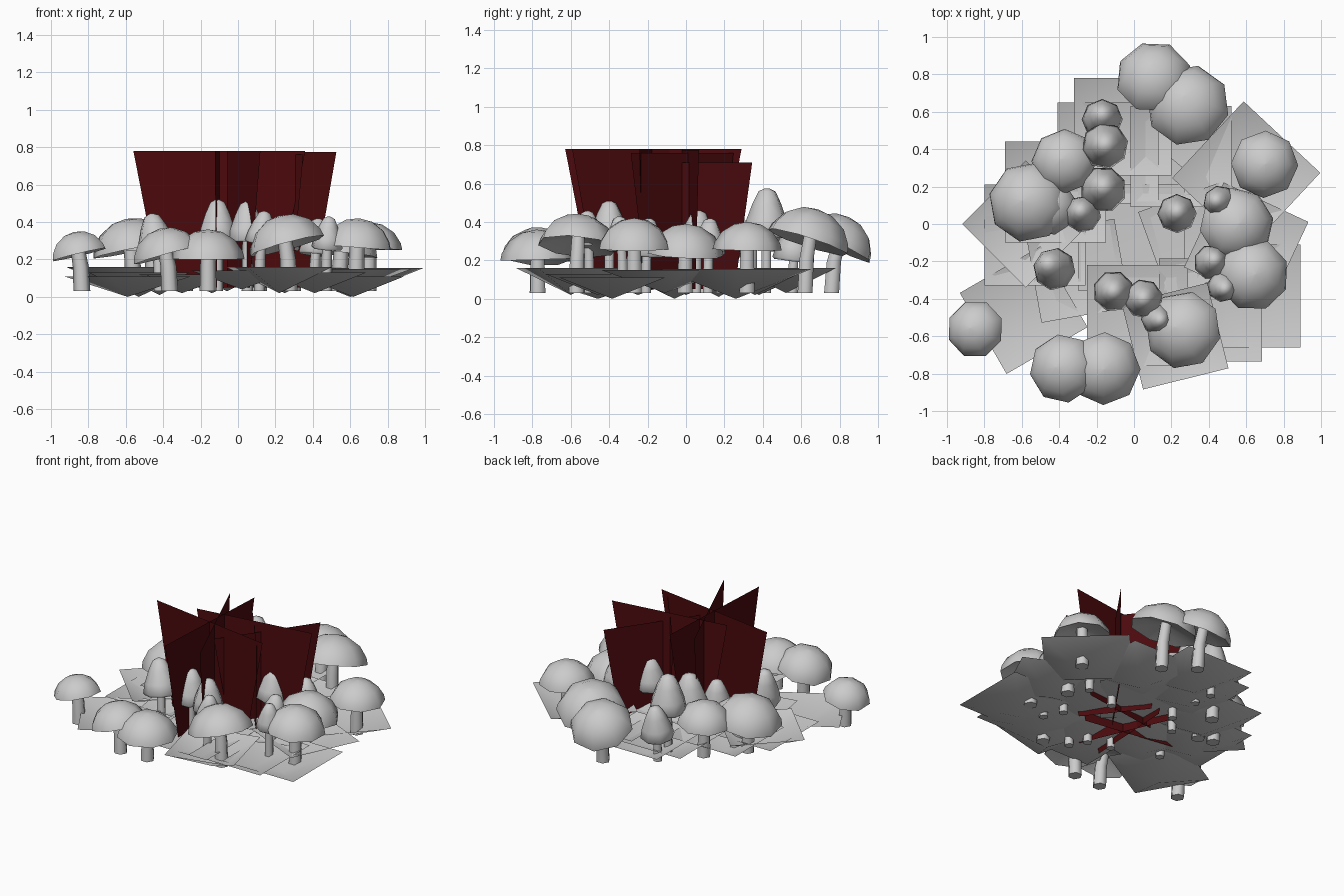
import bpy, bmesh, math
from mathutils import Vector

red = bpy.data.materials.new("dark_red")
red.diffuse_color = (0.07, 0.003, 0.004, 1)


def make(name, verts, faces, mat=None, smooth=False):
    me = bpy.data.meshes.new(name)
    me.from_pydata([tuple(v) for v in verts], [], faces)
    if mat:
        me.materials.append(mat)
    if smooth:
        for p in me.polygons:
            p.use_smooth = True
        me.set_sharp_from_angle(angle=math.radians(75))
    ob = bpy.data.objects.new(name, me)
    bpy.context.collection.objects.link(ob)
    return ob


def add_rings(verts, faces, rings):
    """Bridge successive closed rings of points with quads."""
    n = len(rings[0])
    base = len(verts)
    for ring in rings:
        verts.extend(ring)
    for i in range(len(rings) - 1):
        for k in range(n):
            a, b = base + i * n + k, base + i * n + (k + 1) % n
            faces.append((a, a + n, b + n, b))
    return base


def mushroom(name, x, y, r, top, nx, ny, h, profile, stem_r, spin):
    """Lathed cap tilted along (nx, ny) on a slightly bent stem."""
    up = Vector((nx, ny, 1)).normalized()
    side = Vector((0, 1, 0)).cross(up).normalized()
    fwd = up.cross(side)
    # cap origin is the centre of the rim
    org = Vector((x, y, top)) - Vector((up.x * h * 0.4, up.y * h * 0.4, h))
    verts, faces = [], []

    rings = []
    for pr, pz in profile:
        rings.append([org + up * (pz * h) +
                      (side * math.cos(t) + fwd * math.sin(t)) * (pr * r)
                      for t in [math.tau * k / 8 + spin for k in range(8)]])
    b = add_rings(verts, faces, rings)
    faces.append([b + k for k in range(8)])      # close the tip

    # stem bends from vertical at its foot into the cap axis
    head = org + up * (h * 0.35)
    foot = Vector((head.x - nx * 0.10, head.y - ny * 0.10, 0.03))
    mid = foot.lerp(head, 0.55) - Vector((nx, ny, 0)) * 0.03
    srings = []
    for c, s in ((head, 0.85), (mid, 0.95), (foot, 1.0)):
        srings.append([c + Vector((math.cos(t), math.sin(t), 0)) * (stem_r * s)
                       for t in [math.tau * k / 6 for k in range(6)]])
    b = add_rings(verts, faces, srings)
    faces.append([b + 12 + k for k in range(6)][::-1])
    make(name, verts, faces, smooth=True)


# broad domed mushrooms: x, y, radius, top height, lean x, lean y
dome = [(0.02, 1), (0.38, 0.92), (0.74, 0.64), (0.95, 0.25), (1.0, 0),
        (0.6, 0.18), (0.15, 0.3)]
broad = [
    (0.10, 0.81, 0.205, 0.44, -0.10, 0.48), (0.28, 0.655, 0.225, 0.475, -0.12, 0.32),
    (0.70, 0.32, 0.18, 0.40, 0.03, 0.02), (0.555, 0.00, 0.20, 0.39, 0.10, 0.05),
    (0.64, -0.27, 0.195, 0.42, 0.08, 0.0), (0.245, -0.56, 0.21, 0.44, -0.27, 0.10),
    (-0.16, -0.775, 0.195, 0.36, 0.0, -0.03), (-0.395, -0.77, 0.185, 0.37, -0.28, 0.05),
    (-0.86, -0.56, 0.155, 0.35, -0.24, 0.05), (-0.58, 0.12, 0.215, 0.42, -0.20, 0.05),
    (-0.38, 0.34, 0.175, 0.41, -0.10, 0.10), (-0.45, 0.09, 0.15, 0.36, 0.05, 0.0),
]
for i, (x, y, r, top, nx, ny) in enumerate(broad):
    mushroom(f"broad_mushroom_{i + 1}", x, y, r, top, nx, ny, r * 0.8, dome, 0.045,
             0.35 + 0.2 * i)

# slender pointed mushrooms
bullet = [(0.1, 1), (0.36, 0.94), (0.62, 0.68), (0.88, 0.33), (1.0, 0.05), (0.9, 0),
          (0.3, 0.15)]
pointed = [
    (-0.17, 0.57, 0.11, 0.42, 0.0, 0.14), (-0.155, 0.42, 0.125, 0.575, 0.0, 0.02),
    (-0.165, 0.19, 0.125, 0.50, 0.0, 0.07), (-0.28, 0.06, 0.10, 0.44, -0.08, 0.10),
    (0.23, 0.06, 0.105, 0.46, 0.0, 0.06), (0.45, 0.12, 0.09, 0.42, -0.14, 0.06),
    (0.42, -0.20, 0.095, 0.42, 0.10, 0.08), (0.48, -0.34, 0.085, 0.43, 0.08, -0.10),
    (0.13, -0.51, 0.085, 0.46, 0.14, -0.06), (0.05, -0.40, 0.105, 0.51, 0.0, 0.0),
    (-0.11, -0.36, 0.11, 0.52, 0.0, 0.0), (-0.44, -0.23, 0.115, 0.45, -0.18, 0.14),
]
for i, (x, y, r, top, nx, ny) in enumerate(pointed):
    mushroom(f"pointed_mushroom_{i + 1}", x, y, r, top, nx, ny, r * 2.05, bullet, 0.03,
             0.2 * i)

# upright red blades: centre x, y, angle, half width, top height
blades = [
    (-0.10, -0.17, -9, 0.465, 0.78), (-0.10, -0.17, 87, 0.46, 0.78),
    (-0.06, -0.17, 113, 0.46, 0.78), (0.12, 0.01, 8, 0.41, 0.775),
    (0.14, -0.02, 128, 0.34, 0.76), (0.19, 0.05, 55, 0.36, 0.71),
]
for i, (x, y, ang, w, top) in enumerate(blades):
    d = Vector((math.cos(math.radians(ang)), math.sin(math.radians(ang)), 0))
    lo, hi = Vector((x, y, 0.05)), Vector((x, y, top))
    make(f"red_blade_{i + 1}",
         [lo - d * w * 0.69, lo + d * w * 0.69, hi + d * w, hi - d * w],
         [(0, 1, 2, 3)], red)

# shallow square leaf clumps: centre x, y, rotation, half size, low z, rim z
leaves = [
    (0.60, 0.26, 47, 0.28, 0.0, 0.155), (0.615, -0.385, 0, 0.275, 0.0, 0.11),
    (0.41, -0.46, 0, 0.275, 0.02, 0.13), (0.60, -0.11, 65, 0.25, 0.03, 0.15),
    (0.22, -0.60, 14, 0.235, 0.02, 0.16), (0.02, -0.49, 0, 0.27, 0.04, 0.14),
    (-0.59, -0.46, 30, 0.25, 0.0, 0.11), (-0.58, 0.0, 45, 0.24, 0.02, 0.16),
    (-0.53, -0.06, 0, 0.27, 0.0, 0.13), (-0.42, 0.17, 0, 0.27, 0.01, 0.15),
    (-0.14, 0.38, 0, 0.27, 0.02, 0.14), (-0.06, 0.52, 0, 0.26, 0.03, 0.16),
    (0.25, 0.36, 0, 0.27, 0.02, 0.15), (-0.30, -0.25, 10, 0.24, 0.02, 0.12),
    (-0.015, -0.07, 0, 0.285, 0.10, 0.12), (0.08, 0.14, 50, 0.24, 0.08, 0.10),
    (0.33, -0.08, 20, 0.24, 0.06, 0.12),
]
for i, (x, y, rot, s, lo, hi) in enumerate(leaves):
    corners = [(x + s * math.sqrt(2) * math.cos(math.radians(rot + a)),
                y + s * math.sqrt(2) * math.sin(math.radians(rot + a)), hi)
               for a in (45, 135, 225, 315)]
    make(f"ground_leaf_{i + 1}", corners + [(x, y, lo)],
         [(k, (k + 1) % 4, 4) for k in range(4)], smooth=True)
